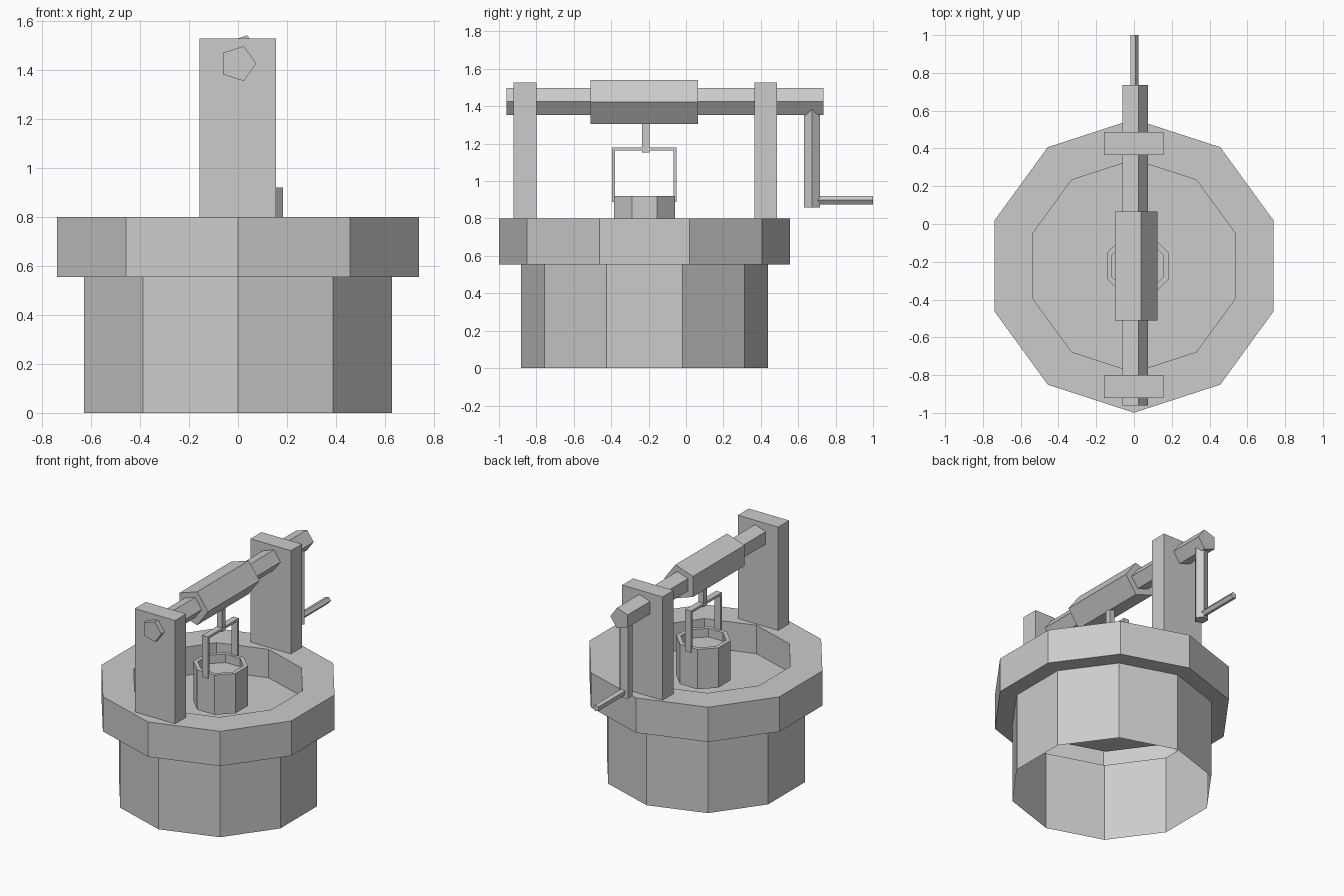
import bpy, bmesh
from math import cos, sin, pi
from mathutils import Matrix, Vector

if "Cube" in bpy.data.objects:
    bpy.data.objects.remove(bpy.data.objects["Cube"])

CY = -0.222  # well centre in y


def finish(name, bm):
    bmesh.ops.recalc_face_normals(bm, faces=bm.faces)
    me = bpy.data.meshes.new(name)
    bm.to_mesh(me)
    bm.free()
    ob = bpy.data.objects.new(name, me)
    bpy.context.collection.objects.link(ob)
    return ob


def lathe(name, profile, n, start, cx, cy, cap_first=False):
    """Faceted rings joined along a (radius, z) profile; last ring is capped."""
    bm = bmesh.new()
    rings = [[bm.verts.new((cx + r * cos(start + 2 * pi * i / n),
                            cy + r * sin(start + 2 * pi * i / n), z))
              for i in range(n)] for r, z in profile]
    for a, b in zip(rings, rings[1:]):
        for i in range(n):
            j = (i + 1) % n
            bm.faces.new((a[i], a[j], b[j], b[i]))
    bm.faces.new(rings[-1])
    if cap_first:
        bm.faces.new(rings[0])
    return finish(name, bm)


def box(name, lo, hi):
    lo, hi = Vector(lo), Vector(hi)
    bm = bmesh.new()
    bmesh.ops.create_cube(bm, size=1, matrix=Matrix.Translation((lo + hi) / 2)
                          @ Matrix.Diagonal((*(hi - lo), 1)))
    return finish(name, bm)


def y_rod(name, r, y0, y1, z):
    """Five-sided bar along y with one corner pointing to +x."""
    bm = bmesh.new()
    ends = [[bm.verts.new((r * cos(2 * pi * i / 5), y, z + r * sin(2 * pi * i / 5)))
             for i in range(5)] for y in (y0, y1)]
    for i in range(5):
        j = (i + 1) % 5
        bm.faces.new((ends[0][i], ends[0][j], ends[1][j], ends[1][i]))
    for e in ends:
        bm.faces.new(e)
    return finish(name, bm)


# Stone wall, overhanging rim, inner wall and floor (underside open)
lathe("well_wall", [(0.66, 0), (0.66, 0.555), (0.777, 0.555), (0.777, 0.8),
                    (0.5625, 0.8), (0.5625, 0.6)], 10, pi / 2, 0, CY)

# Upright posts
for name, y0, y1 in (("front_post", -0.922, -0.80), ("back_post", 0.365, 0.487)):
    box(name, (-0.158, y0, 0.8), (0.156, y1, 1.527))

# Axle and winding drum
y_rod("axle", 0.075, -0.96, 0.735, 1.425)
y_rod("winding_drum", 0.1235, -0.51, 0.065, 1.4225)

# Crank arm and grip
lathe("crank_arm", [(0.045, 0.86), (0.045, 1.42)], 5, 0, 0, 0.673, True)
y_rod("crank_grip", 0.0237, 0.69, 1.0, 0.8975)

# Bucket, hollow at the top
k = cos(pi / 8)
lathe("bucket", [(0.164 / k, 0.64), (0.164 / k, 0.92), (0.137 / k, 0.92),
                 (0.137 / k, 0.86)], 8, pi / 8, 0.02, CY, True)

# Bucket bail and rope
box("bail_top", (-0.002, -0.396, 1.163), (0.042, -0.05, 1.18))
box("bail_front", (-0.002, -0.396, 0.887), (0.042, -0.379, 1.163))
box("bail_back", (-0.002, -0.067, 0.887), (0.042, -0.05, 1.163))
box("rope", (0.0, -0.235, 1.152), (0.04, -0.195, 1.34))
